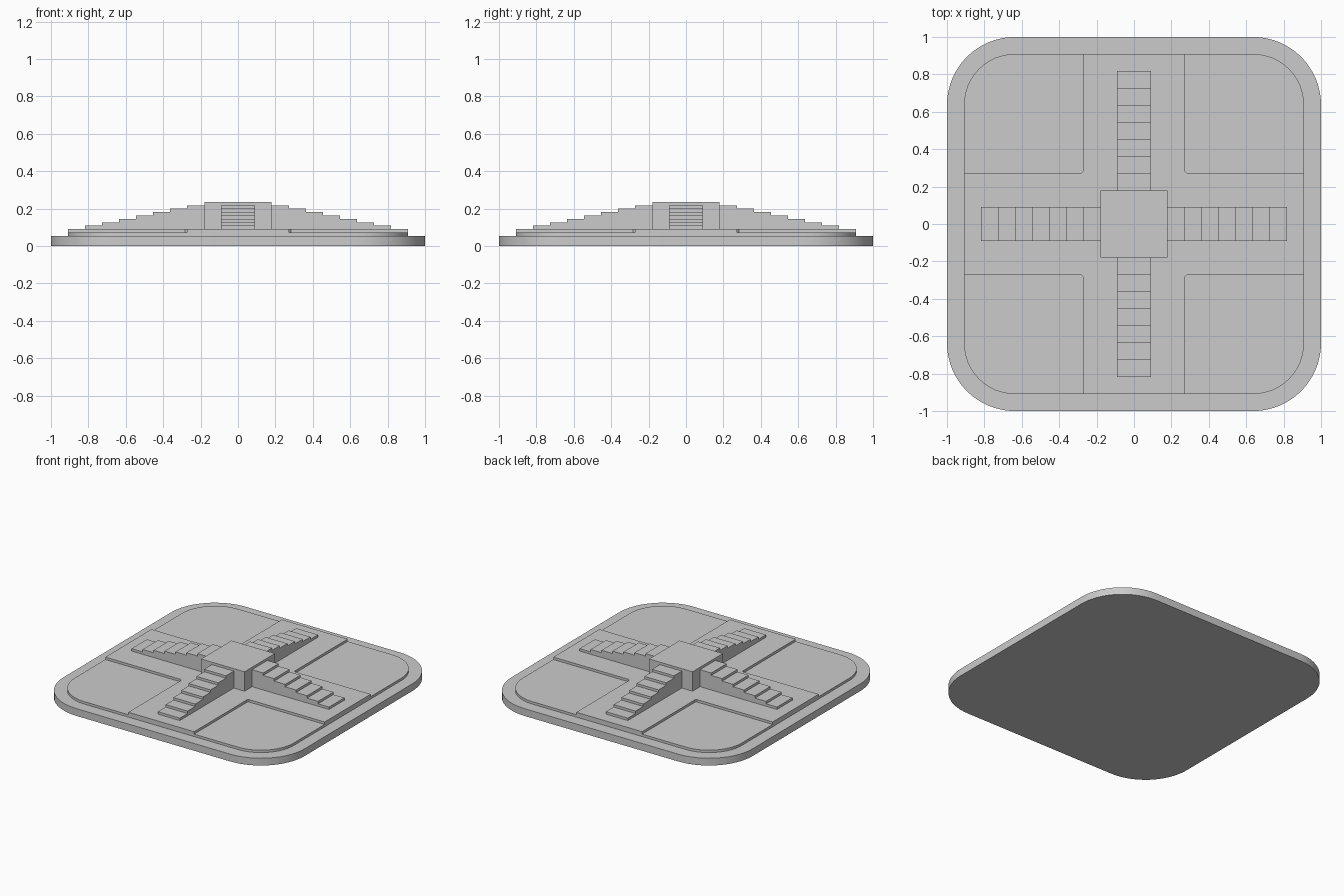
import bpy, bmesh, math
from mathutils import Matrix

if "Cube" in bpy.data.objects:
    bpy.data.objects.remove(bpy.data.objects["Cube"])

U = 1 / 11   # plan module
H = U / 5    # height of one riser


def prism(name, outline, z0, z1, matrix=None, smooth=False):
    """Extrude a closed 2D outline between two heights."""
    bm = bmesh.new()
    face = bm.faces.new([bm.verts.new((x, y, z0)) for x, y in outline])
    top = bmesh.ops.extrude_face_region(bm, geom=[face])["geom"]
    for v in top:
        if isinstance(v, bmesh.types.BMVert):
            v.co.z = z1
    if matrix:
        bm.transform(matrix)
    bmesh.ops.recalc_face_normals(bm, faces=bm.faces)
    mesh = bpy.data.meshes.new(name)
    bm.to_mesh(mesh)
    bm.free()
    obj = bpy.data.objects.new(name, mesh)
    bpy.context.collection.objects.link(obj)
    if smooth:
        bpy.ops.object.select_all(action='DESELECT')
        obj.select_set(True)
        bpy.context.view_layer.objects.active = obj
        bpy.ops.object.shade_smooth_by_angle(angle=math.radians(30))
    return obj


def rounded_square(half, radius, segments=16):
    points = []
    for quarter in range(4):
        mid = math.pi / 4 + quarter * math.pi / 2
        c = (half - radius) * math.sqrt(2)
        for i in range(segments + 1):
            a = (quarter + i / segments) * math.pi / 2
            points.append((c * math.cos(mid) + radius * math.cos(a),
                           c * math.sin(mid) + radius * math.sin(a)))
    return points


# Stepped rounded base
prism("base_plate", rounded_square(11 * U, 4 * U), 0, 3 * H, smooth=True)
prism("upper_plate", rounded_square(10 * U, 3 * U), 3 * H, 4 * H, smooth=True)

# Raised cross-shaped walkway, with slightly eased inner corners
a, b, e = 3 * U, 10 * U, 3 * U + 0.01
cross = []
for k in range(4):
    c, s = round(math.cos(k * math.pi / 2)), round(math.sin(k * math.pi / 2))
    for x, y in [(e, -a), (b, -a), (b, a), (e, a)]:
        cross.append((c * x - s * y, s * x + c * y))
prism("cross_walkway", cross, 4 * H, 5 * H)

# Central platform
w = 1.98 * U
prism("center_platform", [(-w, -w), (w, -w), (w, w), (-w, w)], 5 * H, 13 * H)

# Four flights of seven steps, one on each side
profile = [(w, 5 * H), (9 * U, 5 * H)]
for i in range(7):
    outer, z = (9 - i) * U, (6 + i) * H
    profile += [(outer, z), (max(outer - U, w) if i < 6 else w, z)]
upright = Matrix.Rotation(math.pi / 2, 4, 'X')
for k, side in enumerate(("right", "back", "left", "front")):
    turn = Matrix.Rotation(k * math.pi / 2, 4, 'Z')
    prism(side + "_stairs", profile, -U, U, turn @ upright)
